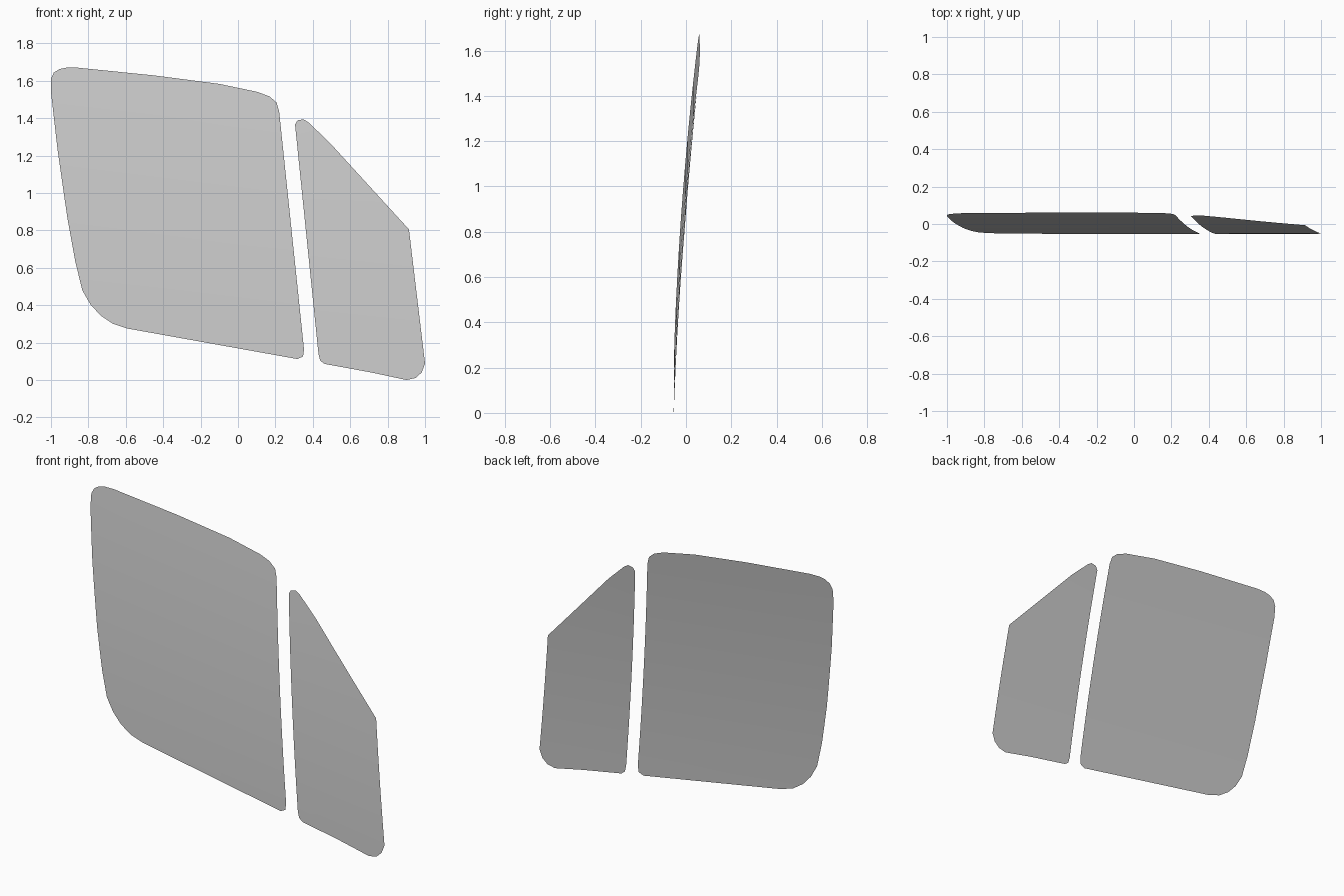
import bpy, bmesh

if "Cube" in bpy.data.objects:
    bpy.data.objects.remove(bpy.data.objects["Cube"])

# Outlines in the x-z plane, clockwise seen from the front
REAR = [(-1, 1.54), (-1, 1.61), (-.985, 1.643), (-.955, 1.662), (-.917, 1.67),
        (-.86, 1.67), (-.445, 1.628), (-.1, 1.583), (.105, 1.54), (.168, 1.516),
        (.206, 1.484), (.22, 1.436), (.353, .163), (.348, .126), (.318, .112),
        (-.59, .275), (-.671, .302), (-.735, .345), (-.789, .404), (-.832, .479),
        (-.869, .628), (-.912, .864), (-.965, 1.233)]
FRONT = [(.305, 1.366), (.318, 1.388), (.35, 1.394), (.377, 1.377), (.489, 1.27),
         (.914, .805), (1, .088), (.982, .04), (.95, .011), (.901, 0),
         (.714, .04), (.463, .086), (.439, .104), (.43, .142)]


def bow(x, z):
    """Gentle curve of the glass, rising along a slightly slanted axis."""
    s = z + .14 * x
    return -.058 + .025 * s + .0325 * s * s


def make_pane(name, outline):
    bm = bmesh.new()
    bm.faces.new([bm.verts.new((x, 0, z)) for x, z in reversed(outline)])
    # slice into bands so the sheet can follow the curve
    for i in range(1, 14):
        bmesh.ops.bisect_plane(bm, geom=bm.verts[:] + bm.edges[:] + bm.faces[:],
                               plane_co=(0, 0, i * .12), plane_no=(.14, 0, 1))
    for v in bm.verts:
        v.co.y = bow(v.co.x, v.co.z)
    bm.normal_update()
    for f in bm.faces:
        f.smooth = True
        if f.normal.y > 0:
            f.normal_flip()
    me = bpy.data.meshes.new(name)
    bm.to_mesh(me)
    bm.free()
    bpy.context.collection.objects.link(bpy.data.objects.new(name, me))


# Large window pane and small quarter pane
make_pane("large_window_pane", REAR)
make_pane("small_window_pane", FRONT)
